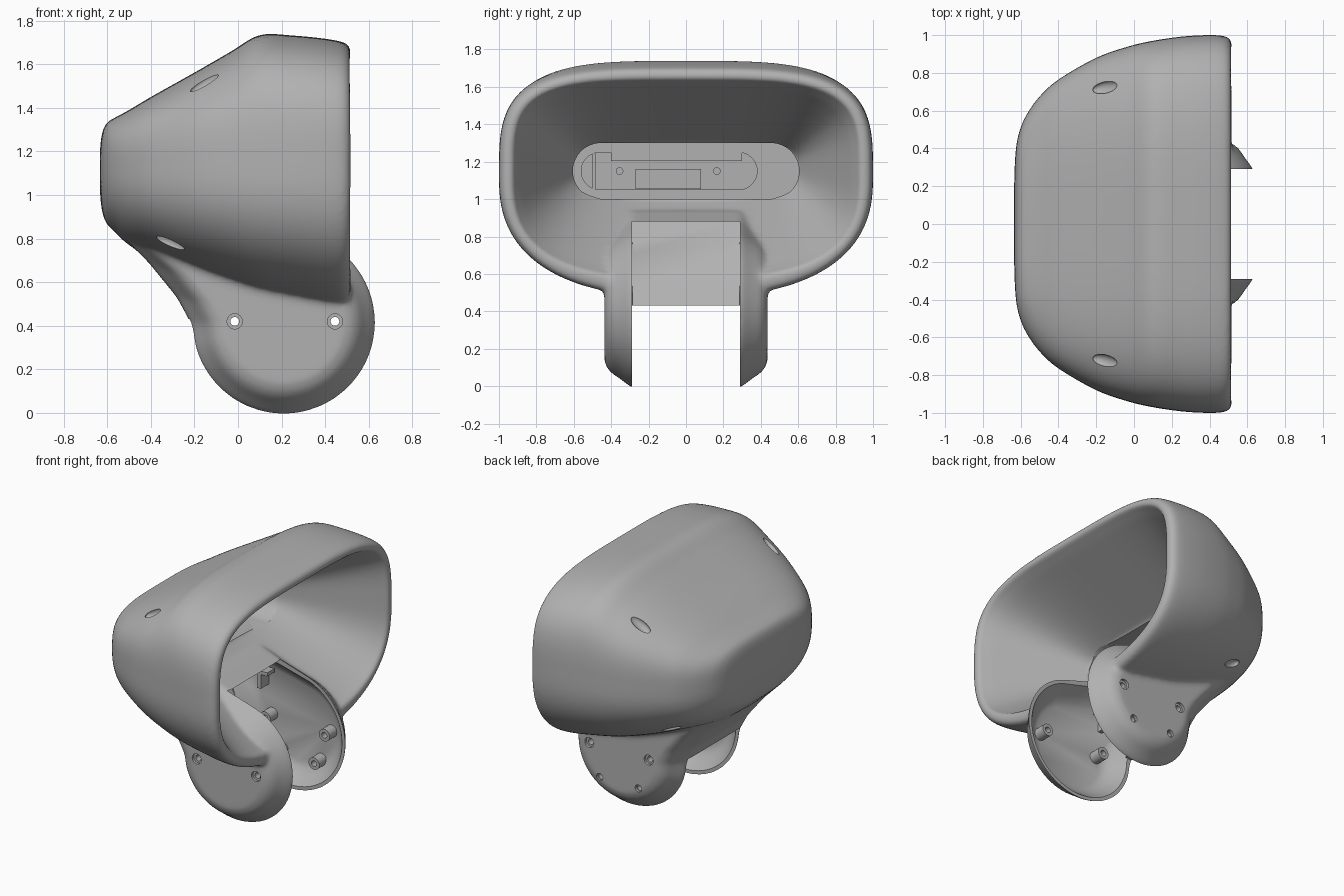
import bpy, bmesh, math
from mathutils import Vector

if "Cube" in bpy.data.objects:
    bpy.data.objects.remove(bpy.data.objects["Cube"])

grey = bpy.data.materials.new("plain_grey")
grey.use_nodes = True
grey.diffuse_color = (0.44, 0.44, 0.44, 1)
grey.node_tree.nodes["Principled BSDF"].inputs["Base Color"].default_value = (0.44, 0.44, 0.44, 1)


def loft(name, rings, closed=False):
    """Skin a row of rings; cap the ends, or join last to first."""
    bm = bmesh.new()
    rows = [[bm.verts.new(p) for p in ring] for ring in rings]
    n = len(rows[0])
    pairs = list(zip(rows, rows[1:])) + ([(rows[-1], rows[0])] if closed else [])
    for a, b in pairs:
        for i in range(n):
            j = (i + 1) % n
            bm.faces.new((a[i], a[j], b[j], b[i]))
    if not closed:
        bm.faces.new(rows[0])
        bm.faces.new(rows[-1])
    bmesh.ops.recalc_face_normals(bm, faces=bm.faces)
    mesh = bpy.data.meshes.new(name)
    bm.to_mesh(mesh)
    bm.free()
    mesh.materials.append(grey)
    obj = bpy.data.objects.new(name, mesh)
    bpy.context.collection.objects.link(obj)
    return obj


def apply(obj, kind, **settings):
    mod = obj.modifiers.new(kind, kind)
    for key, value in settings.items():
        setattr(mod, key, value)
    bpy.context.view_layer.objects.active = obj
    bpy.ops.object.modifier_apply(modifier=mod.name)


def combine(obj, other, operation="DIFFERENCE"):
    other.hide_render = True
    apply(obj, "BOOLEAN", operation=operation, solver="EXACT", object=other)
    bpy.data.objects.remove(other)


def smooth(obj, degrees=35):
    bpy.ops.object.select_all(action="DESELECT")
    obj.select_set(True)
    bpy.context.view_layer.objects.active = obj
    bpy.ops.object.shade_smooth_by_angle(angle=math.radians(degrees))


def refine(rows, parts=4):
    """Smooth curve through rows of numbers."""
    rows = [Vector(r) for r in rows]
    out = []
    for i in range(len(rows) - 1):
        p0, p1, p2, p3 = rows[max(i - 1, 0)], rows[i], rows[i + 1], rows[min(i + 2, len(rows) - 1)]
        for k in range(parts):
            t = k / parts
            out.append(p1 + (p2 - p0) * (t / 2) + (2 * p0 - 5 * p1 + 4 * p2 - p3) * (t * t / 2)
                       + (3 * p1 - p0 - 3 * p2 + p3) * (t ** 3 / 2))
    return out + [rows[-1]]


def oval(x, w, top, bottom, n_top, n_bottom, mid=1.12, count=112):
    """Squarish oval across x, with its own roundness above and below."""
    pts = []
    for k in range(count):
        c, s = math.cos(k * math.tau / count), math.sin(k * math.tau / count)
        n = n_top if s >= 0 else n_bottom
        h = top - mid if s >= 0 else mid - bottom
        pts.append((x, math.copysign(w * abs(c) ** (2 / n), c),
                    mid + math.copysign(h * abs(s) ** (2 / n), s)))
    return pts


def stadium(name, x0, x1, y0, y1, z0, z1):
    r = (z1 - z0) / 2
    def ring(x):
        pts = []
        for k in range(48):
            a = math.tau * (k + 0.5) / 48
            yc = y1 - r if math.cos(a) > 0 else y0 + r
            pts.append((x, yc + r * math.cos(a), z0 + r + r * math.sin(a)))
        return pts
    return loft(name, [ring(x0), ring(x1)])


def circle(u0, v0, r, sides=32):
    return [(u0 + r * math.cos(k * math.tau / sides), v0 + r * math.sin(k * math.tau / sides))
            for k in range(sides)]


def prism(name, outline, y0, y1):
    """Outline in x and z, pushed along y."""
    return loft(name, [[(x, y, z) for x, z in outline] for y in (y0, y1)])


def box(name, x0, x1, y0, y1, z0, z1):
    return prism(name, [(x0, z0), (x1, z0), (x1, z1), (x0, z1)], y0, y1)


def arc(r, start, end, count):
    """Points of the ear circle."""
    return [(HUB[0] + r * math.cos(math.radians(start + (end - start) * k / count)),
             HUB[1] + r * math.sin(math.radians(start + (end - start) * k / count)))
            for k in range(count + 1)]


def domed(name, outline, steps):
    """Outline in x and z, scaled about the hub at several y positions."""
    return loft(name, [[(HUB[0] + (x - HUB[0]) * s, y, HUB[1] + (z - HUB[1]) * s)
                        for x, z in outline] for y, s in steps])


HUB = (0.21, 0.415)

# Outer housing: x, half width, top, bottom
stations = [(-0.634, 0.25, 1.2, 1.02), (-0.625, 0.4, 1.28, 0.93), (-0.604, 0.5, 1.33, 0.87),
            (-0.565, 0.585, 1.355, 0.83), (-0.5, 0.675, 1.39, 0.77), (-0.4, 0.765, 1.45, 0.72),
            (-0.2, 0.88, 1.562, 0.64), (-0.03, 0.94, 1.66, 0.58), (0.1, 0.97, 1.735, 0.54),
            (0.25, 0.992, 1.732, 0.51), (0.38, 1.0, 1.72, 0.485), (0.47, 0.997, 1.705, 0.475),
            (0.505, 0.982, 1.69, 0.485), (0.518, 0.96, 1.66, 0.515)]
housing = loft("housing", [oval(*s, 3.6, 2.5) for s in refine(stations)])

# Flared opening
mouth = [(-0.15, 0.59, 1.3, 1.0, 1.15), (0.44, 0.885, 1.6, 0.615, 1.12),
         (0.5, 0.92, 1.635, 0.58, 1.12), (0.6, 0.96, 1.68, 0.54, 1.12)]
combine(housing, loft("mouth_cutter", [oval(x, w, t, b, 4, 2.8, m) for x, w, t, b, m in mouth]))

# Neck and rounded ears, with humps rising into the opening
ear_outline = arc(0.422, 72, -165, 64) + [(-0.215, 0.41), (-0.28, 0.53), (-0.41, 0.69), (-0.54, 0.82),
                                        (-0.4, 0.93), (-0.18, 0.97), (0.0, 0.93), (0.13, 0.88)]
dome = [(0.29, 1), (0.3, 0.985), (0.35, 0.895), (0.4, 0.815), (0.425, 0.74), (0.436, 0.66)]
ear_steps = [(-y, s) for y, s in reversed(dome)] + dome
combine(housing, domed("neck", ear_outline, ear_steps), "UNION")

# Blend everything so far
apply(housing, "REMESH", mode="VOXEL", voxel_size=0.015)
apply(housing, "SMOOTH", factor=0.5, iterations=10)

# Recesses in the back of the opening
combine(housing, stadium("recess_cutter", -0.25, -0.1, -0.605, 0.605, 1.0, 1.3))
combine(housing, stadium("pocket_cutter", -0.29, -0.2, -0.56, 0.38, 1.05, 1.25))

# Gap between the ears, with a sloped wall behind it
gap = [(-0.42, 0.88), (-0.17, 0.43), (-0.6, 0.43), (-0.6, -0.1), (0.8, -0.1), (0.8, 0.88)]
combine(housing, prism("gap_cutter", gap, -0.29, 0.29))

# Hollow ears
hollow = arc(0.396, 68, -178, 64) + [(-0.25, 0.6), (-0.36, 0.76), (-0.35, 0.85), (-0.1, 0.89),
                                     (0.12, 0.845)]
hollow_steps = [(0.287, 1), (0.31, 0.95), (0.35, 0.87), (0.385, 0.78), (0.402, 0.68)]
for side in (-1, 1):
    combine(housing, domed("ear_cutter", hollow, [(side * y, s) for y, s in hollow_steps]))

# Screw holes and screw bosses in the ears
upper, lower = [(-0.015, 0.42), (0.445, 0.42)], [(0.065, 0.2), (0.365, 0.2)]
for side, spots in ((-1, upper), (1, upper + lower)):
    for i, (x, z) in enumerate(spots):
        head = 0.035 if i < 2 else 0.025
        combine(housing, prism("screw_cutter", circle(x, z, 0.02), side * 0.25, side * 0.55))
        combine(housing, prism("head_cutter", circle(x, z, head), side * 0.418, side * 0.52))
        section = [(0.02, 0.32), (0.042, 0.32), (0.042, 0.408), (0.02, 0.408)]
        rings = [[(u, side * y, v) for u, v in circle(x, z, r)] for r, y in section]
        smooth(loft("screw_boss", rings, closed=True))

# Slim scoops in the outer skin, running along its slope
bpy.context.view_layer.update()
for side in (-1, 1):
    for guess, rise in (((-0.17, 0.735, 1.54), 0.6), ((-0.33, 0.62, 0.74), -0.42)):
        spot = housing.closest_point_on_mesh(Vector((guess[0], side * guess[1], guess[2])))[1]
        rings = []
        for k in range(1, 16):
            a = math.pi * k / 16
            d = -0.065 * math.cos(a)
            rings.append([(spot.x + d, y, z) for y, z in
                          circle(spot.y + side * 0.2 * d, spot.z + rise * d, 0.034 * math.sin(a))])
        combine(housing, loft("scoop_cutter", rings))
smooth(housing)

# Fittings in the recess
box("recess_rail", -0.292, -0.255, -0.4, 0.3, 1.205, 1.25)
box("recess_tab", -0.292, -0.27, -0.27, 0.08, 1.055, 1.16)
box("recess_tab_base", -0.292, -0.262, -0.27, 0.08, 1.055, 1.085)
box("recess_end_wall", -0.292, -0.255, -0.5, -0.485, 1.055, 1.245)
for y in (-0.355, 0.165):
    smooth(loft("recess_pin", [[(x, u, v) for u, v in circle(y, 1.15, 0.02)] for x in (-0.292, -0.27)]))

# Small latch posts inside the ears
for side in (-1, 1):
    box("latch_post", -0.07, -0.04, side * 0.31, side * 0.41, 0.62, 0.74)
    box("latch_hook", -0.07, 0.01, side * 0.31, side * 0.39, 0.72, 0.745)
